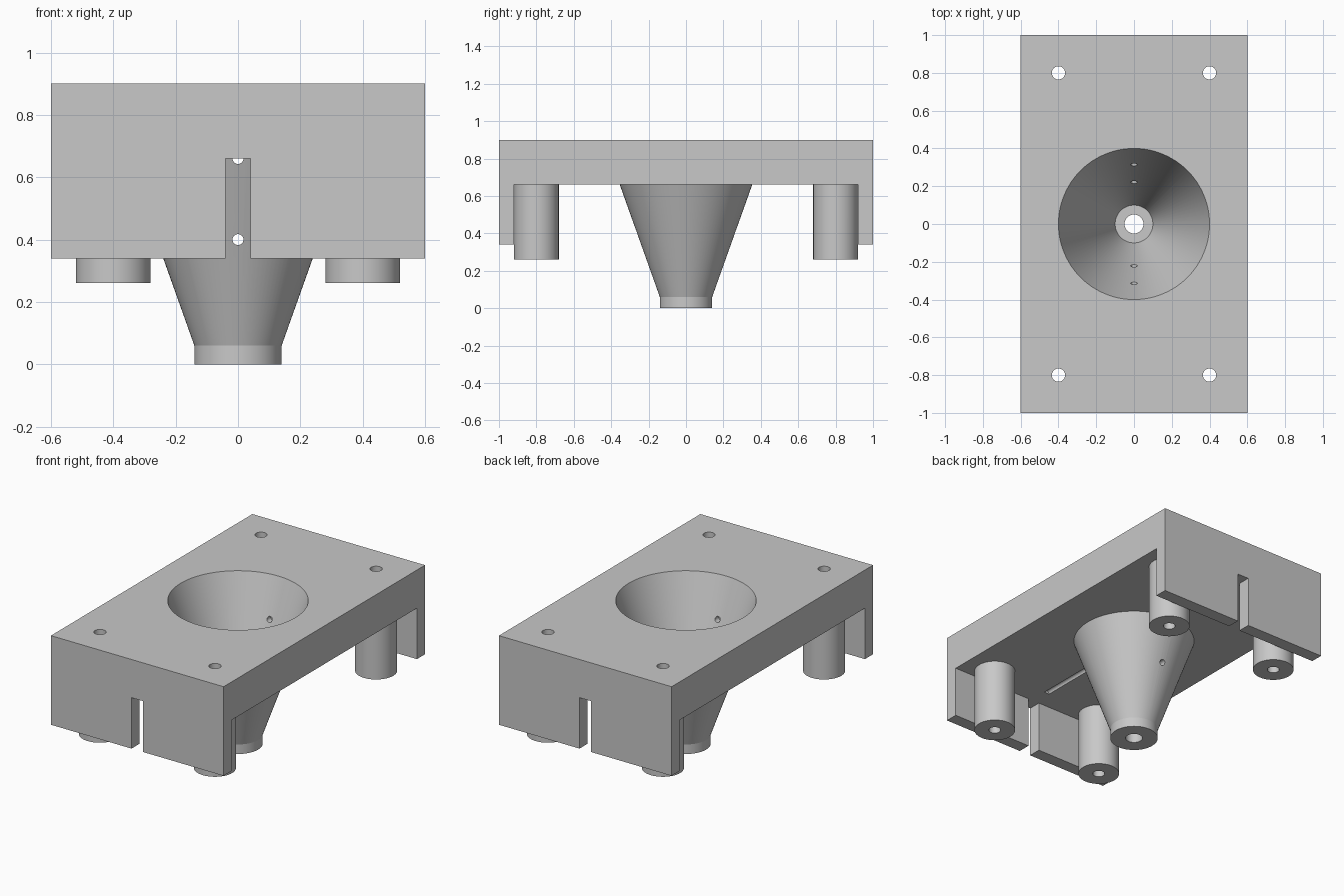
import bpy, bmesh, math
from mathutils import Matrix

old = bpy.data.objects.get("Cube")
if old:
    bpy.data.objects.remove(old, do_unlink=True)

grey = bpy.data.materials.new("plain_grey")
grey.use_nodes = True
grey.diffuse_color = (0.58, 0.58, 0.58, 1)
grey.node_tree.nodes["Principled BSDF"].inputs["Base Color"].default_value = grey.diffuse_color


def add_object(name, bm):
    bmesh.ops.recalc_face_normals(bm, faces=bm.faces[:])
    mesh = bpy.data.meshes.new(name)
    bm.to_mesh(mesh)
    bm.free()
    mesh.materials.append(grey)
    obj = bpy.data.objects.new(name, mesh)
    bpy.context.collection.objects.link(obj)
    return obj


def lathe(name, profile, x=0, y=0, steps=96, turn=Matrix()):
    """Closed solid of revolution from (radius, height) points."""
    bm = bmesh.new()
    rings = []
    for r, z in profile:
        rings.append([bm.verts.new((r * math.cos(2 * math.pi * i / steps),
                                    r * math.sin(2 * math.pi * i / steps), z))
                      for i in range(steps)])
    for low, high in zip(rings, rings[1:]):
        for i in range(steps):
            j = (i + 1) % steps
            bm.faces.new((low[i], low[j], high[j], high[i]))
    bm.faces.new(rings[0])
    bm.faces.new(rings[-1])
    bm.transform(Matrix.Translation((x, y, 0)) @ turn)
    return add_object(name, bm)


def extrude_x(name, outline, half):
    """Prism along x from a (y, z) outline."""
    bm = bmesh.new()
    face = bm.faces.new([bm.verts.new((-half, y, z)) for y, z in outline])
    new = bmesh.ops.extrude_face_region(bm, geom=[face])["geom"]
    bmesh.ops.translate(bm, vec=(2 * half, 0, 0),
                        verts=[v for v in new if isinstance(v, bmesh.types.BMVert)])
    return add_object(name, bm)


def combine(body, tool, operation):
    mod = body.modifiers.new(operation, 'BOOLEAN')
    mod.operation = operation
    mod.solver = 'EXACT'
    mod.object = tool
    bpy.context.view_layer.objects.active = body
    bpy.ops.object.modifier_apply(modifier=mod.name)
    bpy.data.objects.remove(tool, do_unlink=True)


TOP, UNDER, WALL = 0.90, 0.66, 0.34
corners = [(x, y) for x in (-0.4, 0.4) for y in (-0.8, 0.8)]

# Plate with a wall folded down at each end
half = [(1, TOP), (1, WALL), (0.92, WALL), (0.92, UNDER)]
outline = half + [(-y, z) for y, z in reversed(half)]
body = extrude_x("funnel_housing", outline, 0.6)

# Slot in each end wall
for s in (-1, 1):
    slot = [(s * 1.1, 0.2), (s * 0.9, 0.2), (s * 0.9, UNDER), (s * 1.1, UNDER)]
    combine(body, extrude_x("slot_cutter", slot, 0.04), 'DIFFERENCE')

# Funnel shell and corner standoffs
combine(body, lathe("funnel", [(0.14, 0), (0.14, 0.06), (0.404, 0.8)]), 'UNION')
for x, y in corners:
    combine(body, lathe("standoff", [(0.1198, 0.26), (0.1198, 0.78)], x, y, 64), 'UNION')

# Funnel bowl, its outlet and the screw holes
combine(body, lathe("bowl_cutter", [(0.1, 0.06), (0.4, TOP), (0.4, 1.0)]), 'DIFFERENCE')
combine(body, lathe("outlet_cutter", [(0.05, -0.1), (0.05, 0.3)], steps=48), 'DIFFERENCE')
for x, y in corners:
    combine(body, lathe("screw_cutter", [(0.035, 0.1), (0.035, 1.0)], x, y, 40), 'DIFFERENCE')

# Two cross bores, the upper one leaving a groove in the plate underside
for z in (0.40, UNDER):
    turn = Matrix.Translation((0, 0, z)) @ Matrix.Rotation(math.pi / 2, 4, 'X')
    combine(body, lathe("bore_cutter", [(0.0175, -0.8), (0.0175, 0.8)], 0, 0, 24, turn), 'DIFFERENCE')

bpy.ops.object.select_all(action='DESELECT')
body.select_set(True)
bpy.context.view_layer.objects.active = body
bpy.ops.object.shade_smooth_by_angle(angle=math.radians(18))
